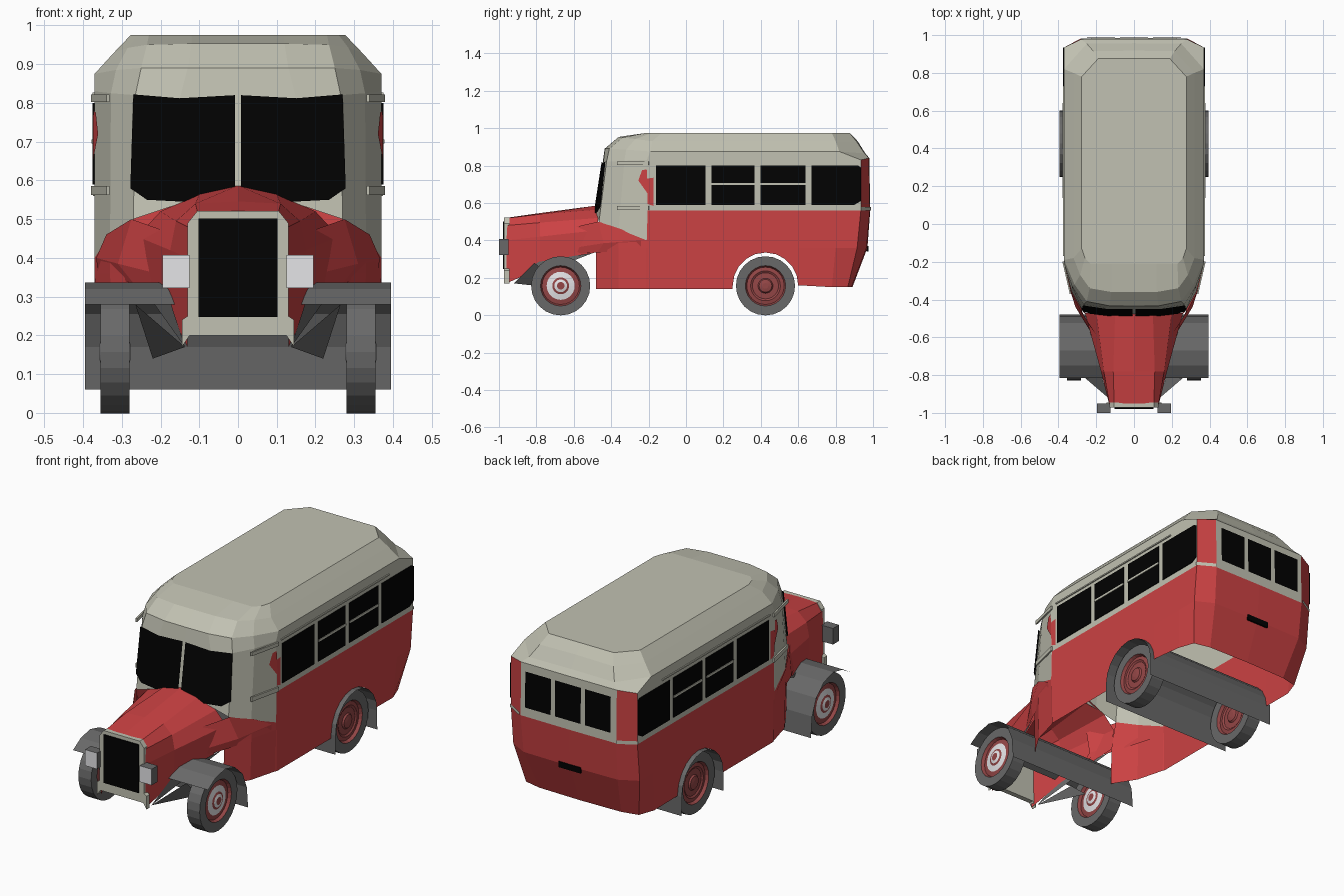
import bpy, bmesh, math


def colour(name, r, g, b):
    m = bpy.data.materials.new(name)
    m.diffuse_color = (r, g, b, 1)
    return m


RED = colour("red_paint", 0.60, 0.054, 0.056)
HUB = colour("dull_hub_red", 0.30, 0.062, 0.062)
CREAM = colour("cream_paint", 0.535, 0.535, 0.445)
GREY = colour("dark_grey", 0.14, 0.14, 0.14)
BLACK = colour("black_glass", 0.0005, 0.0005, 0.0005)
WHITE = colour("lamp_white", 0.78, 0.78, 0.80)


def make(name, verts, faces, mats, mirror=True, rule=None, recalc=False):
    me = bpy.data.meshes.new(name)
    me.from_pydata(verts, [], faces)
    for m in mats:
        me.materials.append(m)
    if recalc:
        bm = bmesh.new()
        bm.from_mesh(me)
        bmesh.ops.recalc_face_normals(bm, faces=bm.faces)
        bm.to_mesh(me)
        bm.free()
    if rule:
        for p in me.polygons:
            p.material_index = rule(p)
    ob = bpy.data.objects.new(name, me)
    bpy.context.collection.objects.link(ob)
    if mirror:
        ob.modifiers.new("mirror", "MIRROR")
    return ob


def loft(name, rows, mats, rule=None):
    """Skin between rows of points (bottom to top, each front to rear)."""
    n = len(rows[0])
    faces = [(r * n + c, r * n + c + 1, (r + 1) * n + c + 1, (r + 1) * n + c)
             for r in range(len(rows) - 1) for c in range(n - 1)]
    return make(name, [p for row in rows for p in row], faces, mats, True, rule)


def plate(name, pts, mat, mirror=True, thick=0):
    ob = make(name, pts, [tuple(range(len(pts)))], [mat], mirror)
    if thick:
        s = ob.modifiers.new("thickness", "SOLIDIFY")
        s.thickness, s.offset = thick, -1
    return ob


def prism(name, outline, y0, y1, mats, mirror=False, rule=None):
    """Extrude an x-z outline along y."""
    n = len(outline)
    v = [(x, y0, z) for x, z in outline] + [(x, y1, z) for x, z in outline]
    f = [tuple(range(n)), tuple(range(n, 2 * n))]
    f += [(i, (i + 1) % n, n + (i + 1) % n, n + i) for i in range(n)]
    return make(name, v, f, mats, mirror, rule, True)


def box(name, x, y, z, mats, mirror=True, rule=None):
    return prism(name, [(x[0], z[0]), (x[1], z[0]), (x[1], z[1]), (x[0], z[1])],
                 y[0], y[1], mats, mirror, rule)


def arc(cy, cz, r, n):
    """Points on a half circle, from the front round to the rear."""
    return [(cy - r * math.cos(math.pi * i / n), cz + r * math.sin(math.pi * i / n))
            for i in range(n + 1)]


# Lower body with rear wheel openings
cut = arc(0.425, 0.16, 0.175, 10)
bottom = [(0.25, -0.48, 0.14), (0.325, -0.36, 0.14), (0.365, -0.21, 0.14), (0.37, -0.205, 0.14),
          (0.37, 0.248, 0.14)]
bottom += [(0.37, y, z) for y, z in cut]
bottom += [(0.36, 0.78, 0.15), (0.33, 0.865, 0.15), (0.24, 0.885, 0.15), (0, 0.89, 0.15)]
middle = [(0.255, -0.48, 0.36), (0.33, -0.36, 0.36), (0.37, -0.21, 0.36), (0.37, -0.205, 0.36),
          (0.37, 0.248, 0.36)]
middle += [(0.37, y, 0.36) for y, z in cut]
middle += [(0.37, 0.80, 0.36), (0.37, 0.915, 0.36), (0.275, 0.965, 0.36), (0, 0.97, 0.36)]
top = [(0.27, -0.465, 0.50), (0.33, -0.36, 0.46), (0.37, -0.21, 0.40), (0.37, -0.205, 0.56),
       (0.37, 0.248, 0.56)]
top += [(0.37, y, 0.56) for y, z in cut]
top += [(0.37, 0.80, 0.56), (0.37, 0.935, 0.56), (0.28, 0.983, 0.56), (0, 0.985, 0.56)]
loft("lower_body", [bottom, middle, top], [RED])

# Window band: cream, with red rear corner posts
low = [(0, -0.48, 0.56), (0.15, -0.478, 0.54), (0.27, -0.465, 0.50), (0.33, -0.36, 0.46),
       (0.37, -0.21, 0.40), (0.37, -0.205, 0.56), (0.37, 0.935, 0.56), (0.28, 0.983, 0.56),
       (0, 0.985, 0.56)]
eave = [(0, -0.445, 0.82), (0.15, -0.443, 0.812), (0.265, -0.425, 0.82), (0.328, -0.33, 0.825),
        (0.37, -0.21, 0.83), (0.37, -0.205, 0.83), (0.37, 0.935, 0.83), (0.28, 0.978, 0.84),
        (0, 0.98, 0.84)]
loft("window_band", [low, eave], [CREAM, RED],
     lambda p: 1 if p.center.y > 0.9 and p.center.x > 0.28 else 0)

# Faceted roof
roof = [
    eave[:5] + eave[6:],
    [(0, -0.435, 0.89), (0.13, -0.433, 0.89), (0.25, -0.41, 0.89), (0.315, -0.32, 0.885),
     (0.37, -0.19, 0.875), (0.37, 0.82, 0.875), (0.25, 0.955, 0.865), (0, 0.957, 0.868)],
    [(0, -0.36, 0.953), (0.12, -0.36, 0.953), (0.235, -0.34, 0.95), (0.285, -0.27, 0.942),
     (0.32, -0.18, 0.93), (0.32, 0.80, 0.93), (0.215, 0.915, 0.925), (0, 0.918, 0.93)],
    [(0, -0.21, 0.975), (0.12, -0.21, 0.975), (0.23, -0.21, 0.975), (0.26, -0.18, 0.975),
     (0.277, -0.13, 0.975), (0.277, 0.78, 0.975), (0.19, 0.875, 0.975), (0, 0.875, 0.975)],
]
loft("roof", roof, [CREAM])
plate("roof_top", roof[3], CREAM)

# Windscreen halves
plate("windscreen", [(0.008, -0.488, 0.58), (0.14, -0.486, 0.545), (0.235, -0.475, 0.55),
                     (0.278, -0.457, 0.58), (0.27, -0.431, 0.822), (0.15, -0.449, 0.812),
                     (0.008, -0.451, 0.82)], BLACK)

# Side windows, the last with clipped rear corners
for y0, y1 in ((-0.16, 0.105), (0.137, 0.365), (0.398, 0.64)):
    plate("side_window", [(0.375, y0, 0.59), (0.375, y1, 0.59),
                          (0.375, y1, 0.80), (0.375, y0, 0.80)], BLACK, True, 0.004)
plate("rear_side_window", [(0.375, 0.67, 0.59), (0.375, 0.90, 0.59), (0.375, 0.935, 0.61),
                           (0.375, 0.935, 0.79), (0.375, 0.92, 0.80), (0.375, 0.67, 0.80)],
      BLACK, True, 0.004)
for y0, y1 in ((0.137, 0.365), (0.398, 0.64)):
    box("window_bar", (0.373, 0.378), (y0, y1), (0.695, 0.706), [CREAM])

# Rear windows and dark slot
for x0, x1 in ((-0.25, -0.1), (-0.075, 0.075), (0.1, 0.25)):
    plate("rear_window", [(x1, 0.988, 0.61), (x0, 0.988, 0.61),
                          (x0, 0.986, 0.80), (x1, 0.986, 0.80)], BLACK, False)
box("rear_slot", (-0.065, 0.065), (0.965, 0.975), (0.34, 0.37), [BLACK], False)

# Cream belt round the rear corners, gutter and cab side rails
plate("corner_belt", [(0.374, 0.935, 0.56), (0.283, 0.988, 0.56),
                      (0.283, 0.988, 0.578), (0.374, 0.935, 0.578)], CREAM)
box("gutter", (0.368, 0.376), (-0.17, 0.73), (0.82, 0.827), [CREAM])
for name, z0, z1 in (("lower_rail", 0.562, 0.585), ("upper_rail", 0.803, 0.822)):
    plate(name, [(0.340, -0.37, z0), (0.379, -0.20, z0),
                 (0.379, -0.20, z1), (0.340, -0.37, z1)], CREAM, True, 0.008)

# Red patches on the cab side
plate("door_patch", [(0.3725, -0.205, 0.595), (0.3725, -0.175, 0.585),
                     (0.3725, -0.175, 0.735), (0.3725, -0.21, 0.73)], RED)
plate("door_flash", [(0.361, -0.255, 0.72), (0.3745, -0.205, 0.65),
                     (0.3735, -0.21, 0.78), (0.367, -0.235, 0.775)], RED)

# Bonnet tapering to the grille
loft("bonnet", [
    [(0.13, -0.96, 0.17), (0.17, -0.78, 0.25), (0.25, -0.47, 0.34)],
    [(0.13, -0.96, 0.40), (0.175, -0.78, 0.42), (0.26, -0.47, 0.455)],
    [(0.13, -0.955, 0.48), (0.16, -0.78, 0.495), (0.20, -0.47, 0.52)],
    [(0.105, -0.95, 0.52), (0.11, -0.78, 0.54), (0.10, -0.47, 0.565)],
    [(0, -0.95, 0.522), (0, -0.78, 0.546), (0, -0.47, 0.587)]], [RED])

# Flared red cowl between bonnet and body side
loft("cowl_flare", [
    [(0.20, -0.62, 0.325), (0.27, -0.475, 0.335), (0.36, -0.24, 0.35)],
    [(0.21, -0.60, 0.36), (0.31, -0.44, 0.385), (0.366, -0.24, 0.40)],
    [(0.19, -0.60, 0.47), (0.275, -0.47, 0.50), (0.34, -0.345, 0.46)]], [RED])

# Grille shell and dark core
prism("grille_shell", [(-0.145, 0.17), (-0.125, 0.2), (0.125, 0.2), (0.145, 0.17), (0.145, 0.24),
                       (0.13, 0.25), (0.13, 0.49), (0.105, 0.521), (-0.105, 0.521),
                       (-0.13, 0.49), (-0.13, 0.25), (-0.145, 0.24)], -0.972, -0.945, [CREAM])
box("grille_core", (-0.102, 0.102), (-0.979, -0.971), (0.248, 0.502), [BLACK], False)

# Headlamps with pale lenses
box("headlamp", (0.125, 0.195), (-1.0, -0.95), (0.322, 0.407), [GREY, WHITE],
    rule=lambda p: 1 if p.normal.y < -0.9 else 0)

# Wing sheets spanning the full width
front_arc = [(-0.815, 0.28), (-0.75, 0.32), (-0.67, 0.336), (-0.59, 0.315),
             (-0.525, 0.255), (-0.49, 0.17), (-0.48, 0.06)]
rear_arc = [(0.25, 0.06)] + arc(0.425, 0.16, 0.174, 10) + [(0.60, 0.06)]
for name, path in (("front_wing", front_arc), ("rear_wing", rear_arc)):
    loft(name, [[(x, y, z) for y, z in path] for x in (0.395, 0)], [GREY])

# Gussets sloping down under the wing from the bonnet foot
make("wing_gusset", [(0.137, -0.92, 0.17), (0.22, -0.64, 0.14), (0.265, -0.81, 0.28),
                     (0.174, -0.79, 0.285), (0.255, -0.49, 0.335)],
     [(0, 1, 2), (0, 4, 3)], [GREY])


def wheel(name, cy, face, n=24):
    """Revolve (radius, half width, material) steps; both faces are alike."""
    mid, cz = 0.3175, 0.157
    prof = [(r, mid + w) for r, w, m in face] + [(r, mid - w) for r, w, m in reversed(face)]
    v = [(x, cy + r * math.cos(2 * math.pi * i / n), cz + r * math.sin(2 * math.pi * i / n))
         for r, x in prof for i in range(n)]
    last = len(prof) - 1
    f = [(k * n + i, k * n + (i + 1) % n, (k + 1) * n + (i + 1) % n, (k + 1) * n + i)
         for k in range(last) for i in range(n)]
    f += [tuple(range(n)), tuple(range(last * n, last * n + n))]
    # Each ring takes the material of its outer step
    ring = [m for r, w, m in face[1:]]
    ring = ring + [0] + ring[::-1]
    make(name, v, f, [GREY, HUB, WHITE], True,
         lambda p: ring[p.index // n] if p.index < last * n else 1, True)


# Wheels: tyre, dished red rim, pale ring on the front pair (steps run from hub to tread)
tyre = [(0.10, 0.022, 1), (0.108, 0.0375, 1), (0.158, 0.0375, 0)]
wheel("front_wheel", -0.67, [(0.02, 0.040, 1), (0.034, 0.036, 2), (0.045, 0.032, 1),
                             (0.075, 0.027, 2)] + tyre)
wheel("rear_wheel", 0.425, [(0.015, 0.034, 1), (0.034, 0.030, 1), (0.04, 0.022, 1),
                            (0.07, 0.020, 1), (0.08, 0.026, 1)] + tyre)
